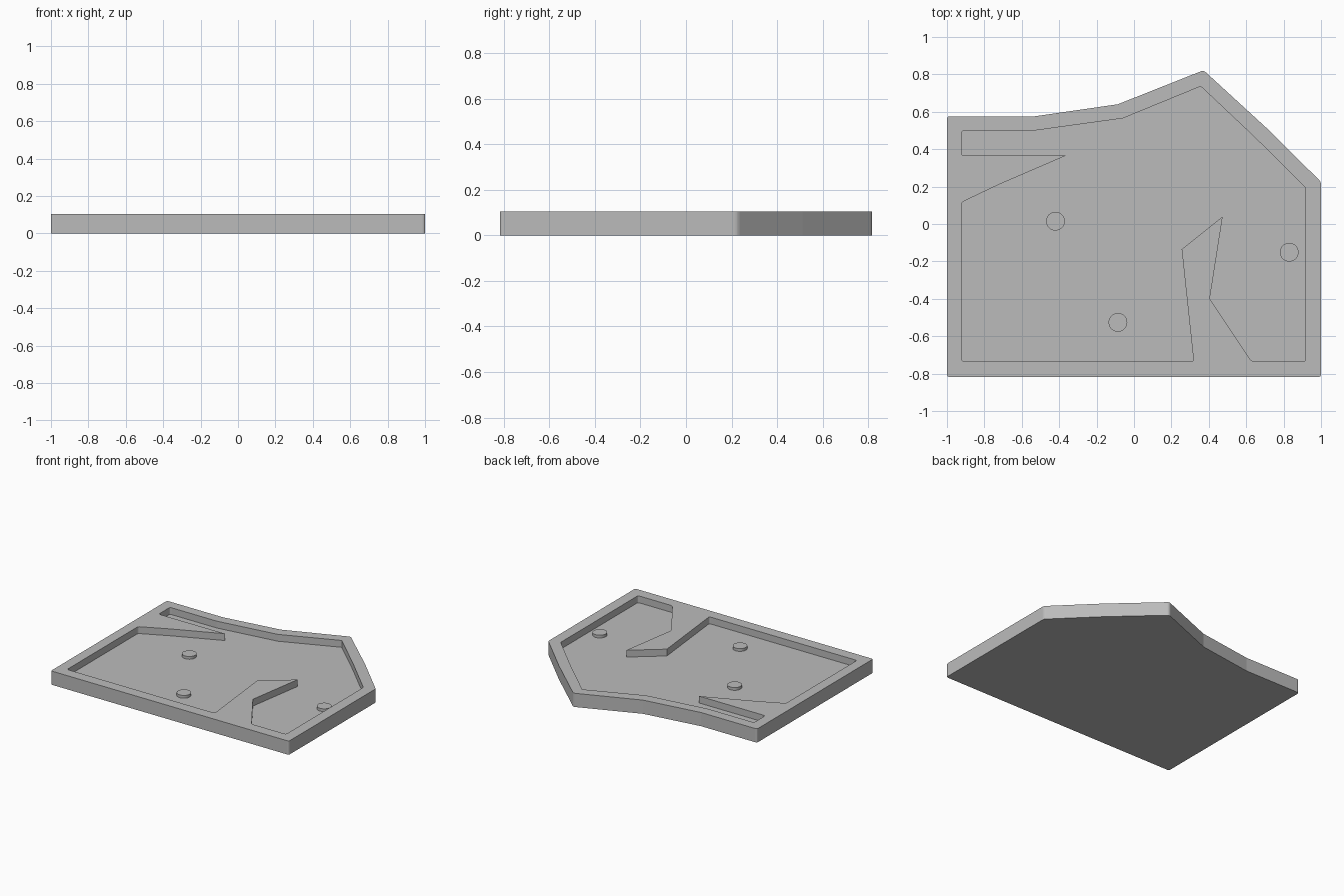
import bpy
import bmesh
from mathutils import Vector

HEIGHT, FLOOR, PEG_TOP = 0.104, 0.052, 0.073
FILLET = 0.016

cube = bpy.data.objects.get("Cube")
if cube:
    bpy.data.objects.remove(cube, do_unlink=True)

grey = bpy.data.materials.new("plain grey")
grey.use_nodes = True
colour = (0.5, 0.5, 0.5, 1)
grey.diffuse_color = colour
grey.node_tree.nodes["Principled BSDF"].inputs["Base Color"].default_value = colour


def finish(name, bm):
    mesh = bpy.data.meshes.new(name)
    bm.to_mesh(mesh)
    bm.free()
    mesh.materials.append(grey)
    obj = bpy.data.objects.new(name, mesh)
    bpy.context.collection.objects.link(obj)
    return obj


def rounded(points, corners, steps=4):
    """Outline with the listed corner indices softened by a small curve."""
    pts = [Vector(p) for p in points]
    out = []
    for i, p in enumerate(pts):
        if i not in corners:
            out.append(p)
            continue
        a = p + (pts[i - 1] - p).normalized() * FILLET
        b = p + (pts[(i + 1) % len(pts)] - p).normalized() * FILLET
        for k in range(steps + 1):
            t = k / steps
            out.append(a * (1 - t) ** 2 + p * 2 * t * (1 - t) + b * t ** 2)
    return out


def wall(bm, outline, low, high):
    """Vertical wall along an outline, closed by a flat face at the low end."""
    loops = [[bm.verts.new((p.x, p.y, z)) for p in outline] for z in (low, high)]
    n = len(outline)
    for i in range(n):
        j = (i + 1) % n
        bm.faces.new((loops[0][i], loops[0][j], loops[1][j], loops[1][i]))
    bm.faces.new(loops[0])
    return [bm.edges.get((loops[1][i], loops[1][(i + 1) % n])) for i in range(n)]


# Outer outline and recess outline, clockwise from the back right corner
outer = rounded([(-1, 0.576), (-0.53, 0.576), (-0.087, 0.64), (0.372, 0.822),
                 (0.71, 0.512), (1, 0.225), (1, -0.818), (-1, -0.818)],
                {0, 3, 5, 6, 7})
recess = rounded([(-0.922, 0.5), (-0.53, 0.5), (-0.06, 0.565), (0.357, 0.736),
                  (0.64, 0.469), (0.918, 0.194), (0.918, -0.735),
                  (0.629, -0.735), (0.405, -0.4), (0.474, 0.04),
                  (0.255, -0.135), (0.319, -0.735), (-0.922, -0.735),
                  (-0.922, 0.116), (-0.72, 0.212), (-0.365, 0.365),
                  (-0.922, 0.365)], {0, 5, 6, 7, 11, 12, 13, 16})

# Tray: outer wall and underside, recess wall and floor, flat rim between
bm = bmesh.new()
rim = wall(bm, outer, 0, HEIGHT) + wall(bm, recess, FLOOR, HEIGHT)
bmesh.ops.triangle_fill(bm, use_beauty=True, use_dissolve=False, edges=rim,
                        normal=(0, 0, 1))
bmesh.ops.recalc_face_normals(bm, faces=bm.faces)
finish("tray", bm)

# Low round pegs standing on the recess floor
for i, (x, y) in enumerate([(-0.42, 0.015), (-0.086, -0.526), (0.83, -0.151)]):
    bm = bmesh.new()
    bmesh.ops.create_cone(bm, cap_ends=True, segments=40, radius1=0.05,
                          radius2=0.05, depth=PEG_TOP - FLOOR)
    for f in bm.faces:
        f.smooth = len(f.verts) == 4
    for e in bm.edges:
        e.smooth = all(f.smooth for f in e.link_faces)
    peg = finish(f"peg_{i + 1}", bm)
    peg.location = (x, y, (PEG_TOP + FLOOR) / 2)
